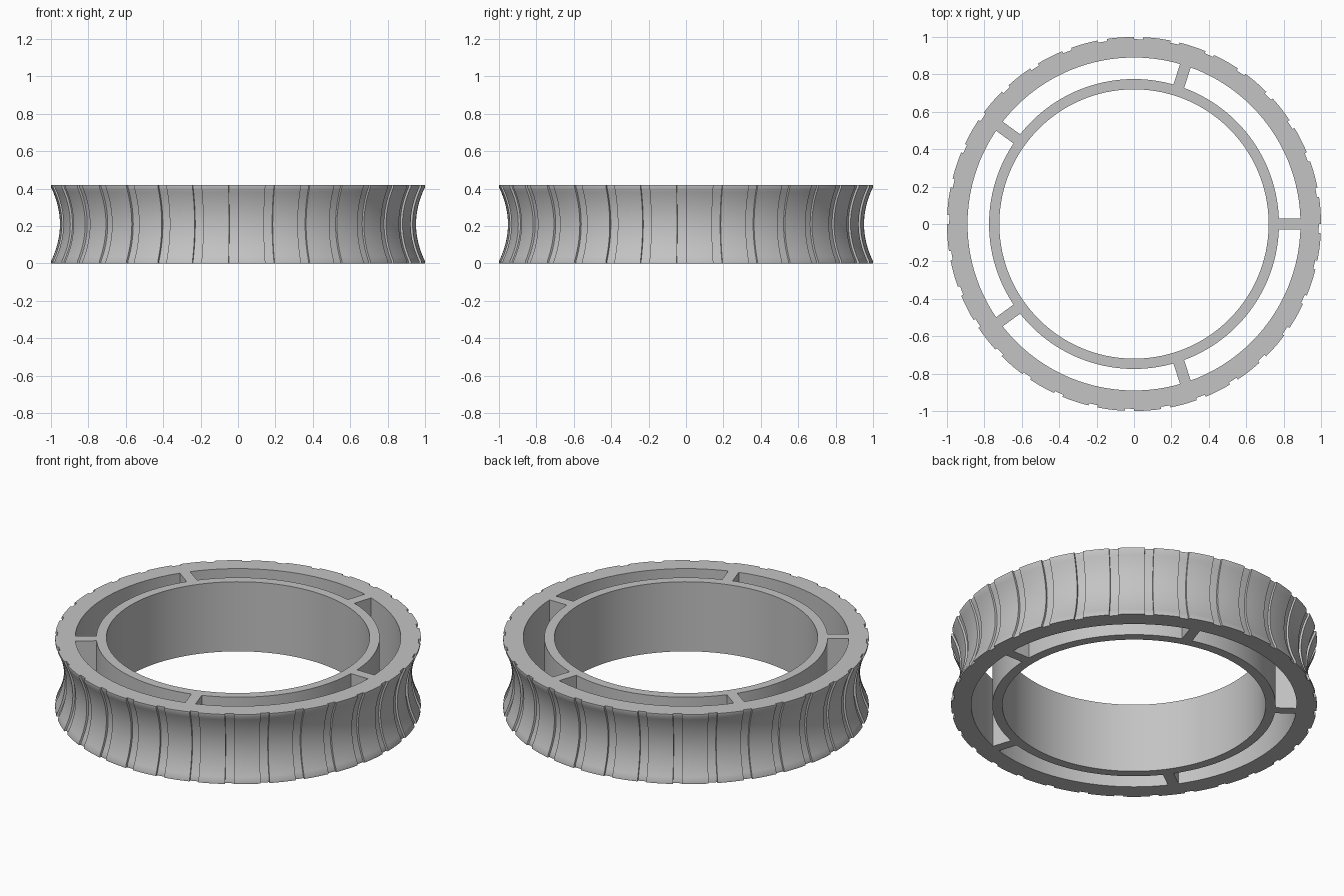
import bpy
import bmesh
from math import radians, cos, sin

cube = bpy.data.objects.get("Cube")
if cube:
    bpy.data.objects.remove(cube)

HEIGHT = 0.42
GROOVES = 32
GROOVE_DEPTH = 0.012
SPOKES = 5

grey = bpy.data.materials.new("light grey")
grey.use_nodes = True
colour = (0.55, 0.55, 0.55, 1)
grey.diffuse_color = colour
grey.node_tree.nodes["Principled BSDF"].inputs["Base Color"].default_value = colour


def finish(name, bm, smooth=True):
    bmesh.ops.recalc_face_normals(bm, faces=bm.faces)
    mesh = bpy.data.meshes.new(name)
    bm.to_mesh(mesh)
    bm.free()
    mesh.materials.append(grey)
    obj = bpy.data.objects.new(name, mesh)
    bpy.context.collection.objects.link(obj)
    if smooth:
        bpy.ops.object.select_all(action='DESELECT')
        obj.select_set(True)
        bpy.context.view_layer.objects.active = obj
        bpy.ops.object.shade_smooth_by_angle(angle=radians(25))
    return obj


def ring(name, columns):
    """Closed ring from (angle in degrees, closed radius/height profile) columns."""
    bm = bmesh.new()
    cols = [[bm.verts.new((r * cos(radians(a)), r * sin(radians(a)), z))
             for r, z in profile] for a, profile in columns]
    count = len(cols[0])
    for i, col in enumerate(cols):
        following = cols[(i + 1) % len(cols)]
        for j in range(count):
            k = (j + 1) % count
            bm.faces.new((col[j], following[j], following[k], col[k]))
    return finish(name, bm)


def tread_profile(depth):
    """Concave outer face with a short upright lip at each rim."""
    lip, waist, steps = 0.012, 0.048, 16
    points = [(0.89, 0), (1 - depth, 0)]
    for i in range(steps + 1):
        t = 2 * i / steps - 1
        z = HEIGHT / 2 + t * (HEIGHT / 2 - lip)
        points.append((1 - depth - waist * (1 - t * t), z))
    return points + [(1 - depth, HEIGHT), (0.89, HEIGHT)]


# Outer ring with narrow grooves cut across its concave face
land, groove = tread_profile(0), tread_profile(GROOVE_DEPTH)
pitch = 360 / GROOVES
groove_width = 2.87
columns = []
for n in range(GROOVES):
    start = n * pitch - groove_width
    columns += [(start + f * groove_width, groove) for f in (0.02, 0.5, 0.98)]
    span = pitch - groove_width
    columns += [(n * pitch + span * i / 5, land) for i in range(6)]
ring("outer_ring", columns)

# Plain inner ring
section = [(0.72, 0), (0.775, 0), (0.775, HEIGHT), (0.72, HEIGHT)]
ring("inner_ring", [(3 * i, section) for i in range(120)])

# Full-height spokes joining the two rings
for n in range(SPOKES):
    bm = bmesh.new()
    bmesh.ops.create_cube(bm, size=1)
    for v in bm.verts:
        v.co.x = 0.832 + v.co.x * 0.122
        v.co.y *= 0.06
        v.co.z = (v.co.z + 0.5) * HEIGHT
    spoke = finish(f"spoke_{n + 1}", bm, smooth=False)
    spoke.rotation_euler.z = radians(360 / SPOKES * n)
